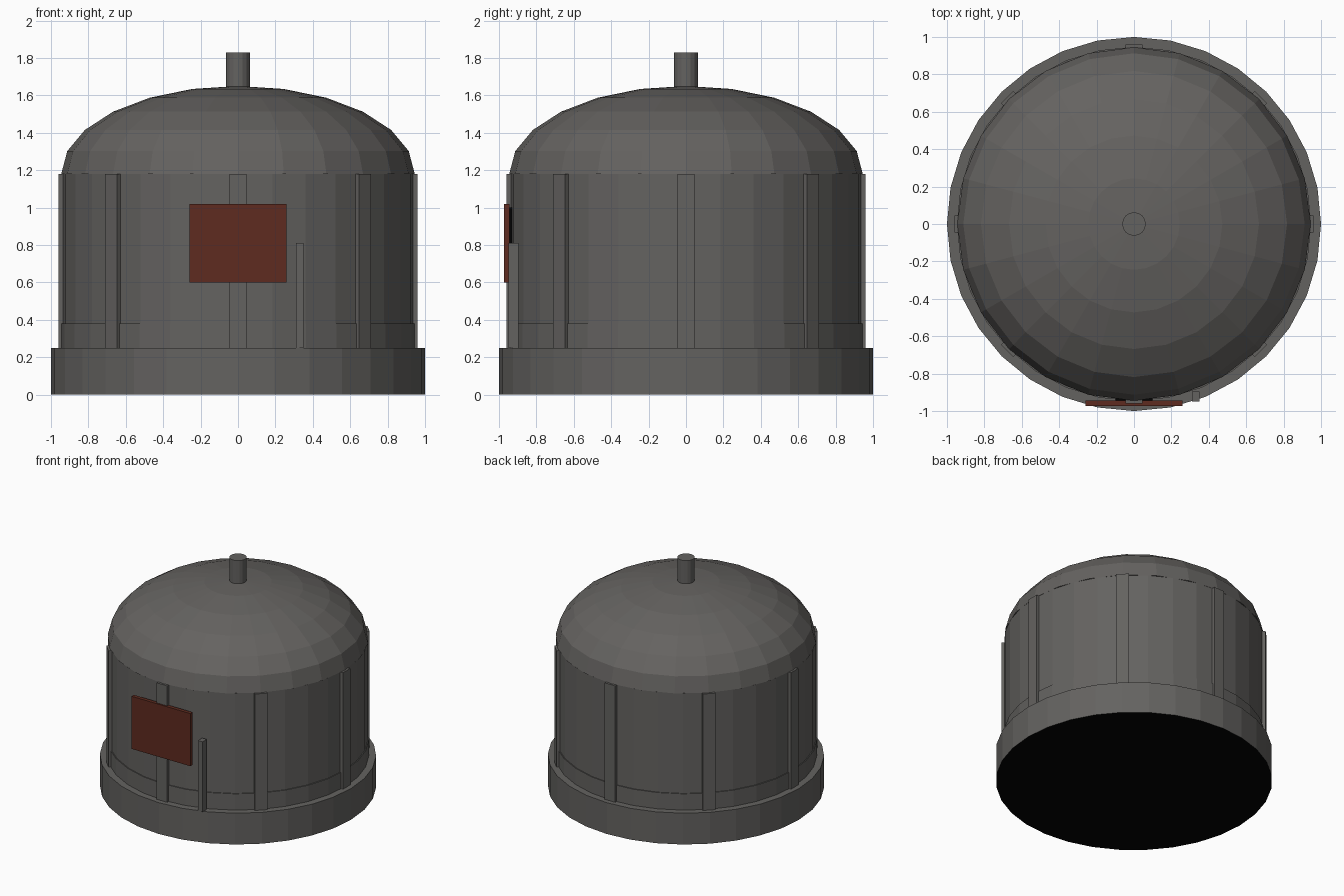
import bpy, bmesh, math
from mathutils import Matrix

if "Cube" in bpy.data.objects:
    bpy.data.objects.remove(bpy.data.objects["Cube"])


def material(name, rgb):
    m = bpy.data.materials.new(name)
    m.diffuse_color = (*rgb, 1.0)
    m.use_nodes = True
    m.node_tree.nodes["Principled BSDF"].inputs["Base Color"].default_value = m.diffuse_color
    return m


GREY = material("dark grey", (0.127, 0.123, 0.117))
DOME_GREY = material("warm dark grey", (0.129, 0.123, 0.117))
RED = material("rust red", (0.112, 0.024, 0.014))
BLACK = material("black", (0.001, 0.001, 0.001))


def finish(name, bm, mat, hidden=None):
    """Make the object; faces whose normal points along hidden are black."""
    bmesh.ops.recalc_face_normals(bm, faces=bm.faces)
    bm.normal_update()
    if hidden:
        for f in bm.faces:
            if sum(a * b for a, b in zip(f.normal, hidden)) > 0.9:
                f.material_index = 1
    me = bpy.data.meshes.new(name)
    bm.to_mesh(me)
    bm.free()
    me.materials.append(mat)
    me.materials.append(BLACK)
    ob = bpy.data.objects.new(name, me)
    bpy.context.collection.objects.link(ob)
    return ob


def lathe(name, profile, sides, mat, hidden=None):
    """Turn (radius, z) points into a closed faceted solid."""
    bm = bmesh.new()
    rings = []
    for r, z in profile:
        if r < 1e-5:
            rings.append([bm.verts.new((0, 0, z))])
        else:
            rings.append([bm.verts.new((r * math.cos(2 * math.pi * i / sides),
                                        r * math.sin(2 * math.pi * i / sides), z))
                          for i in range(sides)])
    for a, b in zip(rings, rings[1:]):
        for i in range(sides):
            j = (i + 1) % sides
            if len(b) == 1:
                bm.faces.new((a[i], a[j], b[0]))
            else:
                bm.faces.new((a[i], a[j], b[j], b[i]))
    for ring in (rings[0], rings[-1]):
        if len(ring) > 1:
            bm.faces.new(ring)
    return finish(name, bm, mat, hidden)


def box(name, lo, hi, mat, angle=0.0, hidden=None):
    bm = bmesh.new()
    bmesh.ops.create_cube(bm, size=1)
    for v in bm.verts:
        v.co = [l + (c + 0.5) * (h - l) for l, h, c in zip(lo, hi, v.co)]
    bm.transform(Matrix.Rotation(angle, 4, 'Z'))
    return finish(name, bm, mat, hidden)


# Base with black underside, lower collar and drum wall
lathe("base", [(1.0, 0.0), (1.0, 0.25)], 32, GREY, (0, 0, -1))
lathe("lower_collar", [(0.947, 0.25), (0.947, 0.38)], 32, GREY)
lathe("drum_wall", [(0.94, 0.25), (0.94, 1.18)], 32, GREY)

# Flattened dome roof
dome = [(0.945 * math.cos(math.radians(15 * k)),
         1.18 + 0.47 * math.sin(math.radians(15 * k))) for k in range(7)]
lathe("dome_roof", dome, 24, DOME_GREY)

# Roof vent
lathe("roof_vent", [(0.063, 1.64), (0.063, 1.83)], 16, GREY)

# Eight vertical ribs around the wall
for k in range(8):
    box(f"rib_{k + 1}", (-0.046, -0.96, 0.25), (0.046, -0.91, 1.18), GREY,
        math.radians(45 * k))

# Front plate with black back, its dark mount and a small post
box("front_plate", (-0.26, -0.972, 0.60), (0.26, -0.943, 1.02), RED,
    hidden=(0, 1, 0))
box("plate_mount", (-0.10, -0.944, 0.64), (0.10, -0.92, 1.0), BLACK)
box("front_post", (0.31, -0.948, 0.25), (0.35, -0.895, 0.81), GREY)
